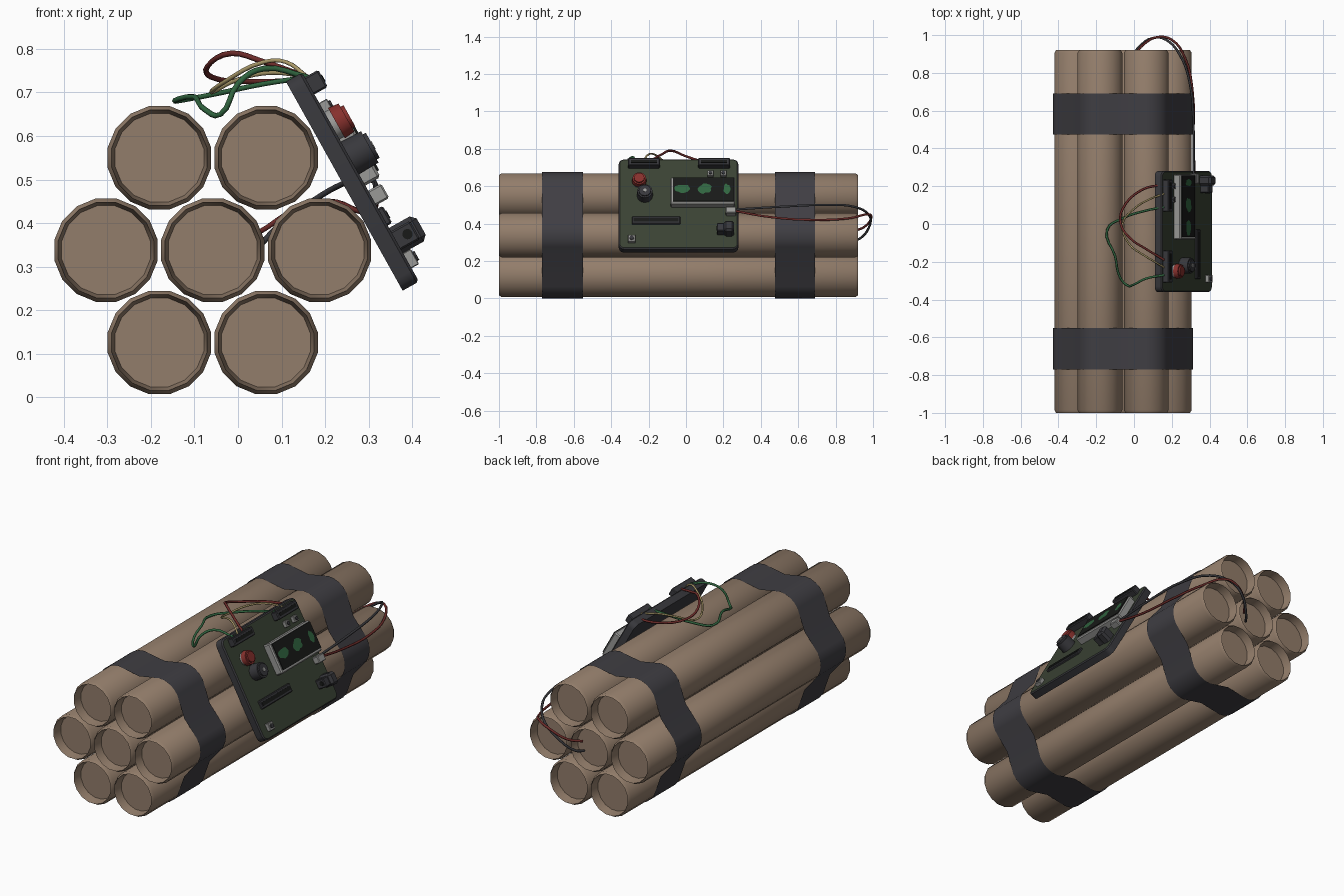
import bpy, bmesh, math, random
from mathutils import Matrix, Vector

cube = bpy.data.objects.get("Cube")
if cube:
    bpy.data.objects.remove(cube, do_unlink=True)


def material(name, r, g, b):
    m = bpy.data.materials.new(name)
    m.use_nodes = True
    m.diffuse_color = (r, g, b, 1)
    m.node_tree.nodes["Principled BSDF"].inputs["Base Color"].default_value = (r, g, b, 1)
    return m


TAN = material("tan card", .29, .205, .145)
TAPE = material("charcoal tape", .05, .048, .056)
BOARD = material("board green", .042, .055, .034)
DARK = material("dark grey plastic", .04, .04, .046)
BLACK = material("black", .009, .01, .009)
LIGHT = material("light grey", .32, .32, .31)
RED = material("button red", .24, .03, .026)
WIRE_RED = material("wire red", .15, .024, .022)
GREEN = material("wire green", .03, .13, .05)
YELLOW = material("wire yellow", .4, .32, .14)


def finish(bm, name, mats, matrix=None, smooth=40):
    bmesh.ops.recalc_face_normals(bm, faces=bm.faces)
    me = bpy.data.meshes.new(name)
    bm.to_mesh(me)
    bm.free()
    for m in mats:
        me.materials.append(m)
    ob = bpy.data.objects.new(name, me)
    bpy.context.collection.objects.link(ob)
    if matrix:
        ob.matrix_world = matrix
    if smooth:
        bpy.ops.object.select_all(action='DESELECT')
        ob.select_set(True)
        bpy.context.view_layer.objects.active = ob
        bpy.ops.object.shade_smooth_by_angle(angle=math.radians(smooth))
    return ob


# Bundle of seven tubes with chamfered rims and recessed ends
CX, CZ, PITCH, R = -.058, .338, .245, .121


def tube(name, x, z, sides=16):
    bm = bmesh.new()
    half = [(-.95, .06), (-.95, .104), (-1, .112), (-.985, R)]
    profile = half + [(-.08 - y, r) for y, r in reversed(half)]
    rings = []
    for y, r in profile:
        rings.append([bm.verts.new((x + r * math.cos(a), y, z + r * math.sin(a)))
                      for a in (math.tau * (i + .5) / sides for i in range(sides))])
    for p, q in zip(rings, rings[1:]):
        for i in range(sides):
            j = (i + 1) % sides
            bm.faces.new((p[i], p[j], q[j], q[i]))
    bm.faces.new(rings[0])
    bm.faces.new(rings[-1])
    finish(bm, name, [TAN], smooth=75)


tube("tube_centre", CX, CZ)
for k in range(6):
    a = math.radians(60 * k)
    tube(f"tube_{k + 1}", CX + PITCH * math.cos(a), CZ + PITCH * math.sin(a))


# Tape bands: thin sheets round the bundle, sagging between tubes
def band(name, y0, y1):
    pts = []
    for k in range(6):
        a = math.radians(60 * k)
        centre = Vector((CX + PITCH * math.cos(a), CZ + PITCH * math.sin(a)))
        for d in (-30, -15, 0, 15, 30):
            b = a + math.radians(d)
            pts.append(centre + .125 * Vector((math.cos(b), math.sin(b))))
        b = a + math.radians(30)
        pts.append(Vector((CX, CZ)) + .315 * Vector((math.cos(b), math.sin(b))))
    bm = bmesh.new()
    front, back = [[bm.verts.new((p.x, y, p.y)) for p in pts] for y in (y0, y1)]
    for i in range(len(pts)):
        j = (i + 1) % len(pts)
        bm.faces.new((front[i], front[j], back[j], back[i]))
    finish(bm, name, [TAPE], smooth=60)


band("tape_front", -.77, -.55)
band("tape_back", .475, .69)

# Board frame: local x runs along the bundle, y up the slope, z out of the face
U = Vector((.4875, 0, -.873))
N = Vector((.873, 0, .4875))
FACE = Matrix.Translation((.1475, 0, .746)) @ Matrix(
    ((0, -U.x, N.x), (1, 0, 0), (0, -U.z, N.z))).to_4x4()


def box(name, y, s, size, mat, base=0, bevel=.004):
    """Box centred at y and slope distance s, standing on the board."""
    bm = bmesh.new()
    bmesh.ops.create_cube(bm, size=1)
    bmesh.ops.scale(bm, vec=size, verts=bm.verts)
    bmesh.ops.translate(bm, vec=(y, -s, base + size[2] / 2), verts=bm.verts)
    if bevel:
        top = [e for e in bm.edges if max(v.co.z for v in e.verts) > base + size[2] * .6]
        bmesh.ops.bevel(bm, geom=top, offset=bevel, segments=1, affect='EDGES')
    return finish(bm, name, [mat], FACE, 0)


def knob(name, y, s, r0, r1, h, mat, base=0, sides=12, bevel=0):
    bm = bmesh.new()
    bmesh.ops.create_cone(bm, cap_ends=True, segments=sides, radius1=r0, radius2=r1, depth=h)
    bmesh.ops.translate(bm, vec=(y, -s, base + h / 2), verts=bm.verts)
    if bevel:
        top = [e for e in bm.edges if min(v.co.z for v in e.verts) > base + h * .9]
        bmesh.ops.bevel(bm, geom=top, offset=bevel, segments=2, affect='EDGES')
    return finish(bm, name, [mat], FACE)


# Circuit board with rounded corners, green on the outer face only
bm = bmesh.new()
outline = []
for k, (y, s) in enumerate([(.25, -.03), (-.33, -.03), (-.33, -.52), (.25, -.52)]):
    for d in (0, 30, 60, 90):
        a = math.radians(90 * k + d)
        outline.append(bm.verts.new((y + .03 * math.cos(a), s + .03 * math.sin(a), 0)))
top = bm.faces.new(outline)
low = bmesh.ops.extrude_face_region(bm, geom=[top], use_keep_orig=True)
bmesh.ops.translate(bm, vec=(0, 0, -.043),
                    verts=[v for v in low["geom"] if isinstance(v, bmesh.types.BMVert)])
bmesh.ops.recalc_face_normals(bm, faces=bm.faces)
bmesh.ops.bevel(bm, geom=[e for e in bm.edges if all(v.co.z > -.001 for v in e.verts)],
                offset=.006, segments=1, affect='EDGES')
bm.normal_update()
for f in bm.faces:
    f.material_index = 1 if f.normal.z > .95 else 0
finish(bm, "circuit_board", [DARK, BOARD], FACE, 35)

# Wire sockets along the upper edge
for name, y in (("socket_front", -.225), ("socket_back", .15)):
    box(name, y, .035, (.17, .045, .035), DARK)
    box(name + "_slot", y, .035, (.14, .018, .002), BLACK, .035, 0)

# Red push button and dark buzzer
knob("red_button_base", -.25, .14, .036, .036, .014, LIGHT)
knob("red_button", -.25, .14, .04, .036, .034, RED, .012, bevel=.008)
knob("buzzer", -.22, .225, .043, .041, .06, DARK, bevel=.008)
knob("buzzer_hole", -.22, .225, .01, .01, .002, LIGHT, .06, 8)

# Display with a dark screen and glowing marks
box("display_case", .09, .215, (.345, .165, .04), LIGHT, bevel=.006)
box("display_screen", .093, .211, (.325, .142, .006), BLACK, .039, 0)
random.seed(4)
for i, (y, half_width) in enumerate([(-.015, .044), (.1, .038), (.22, .02)]):
    bm = bmesh.new()
    ring = []
    for k in range(14):
        a, w = math.tau * k / 14, random.uniform(.75, 1.15)
        ring.append(bm.verts.new((y + half_width * w * math.cos(a),
                                  -.208 + .03 * w * math.sin(a), .0465)))
    bm.faces.new(ring)
    finish(bm, f"display_mark_{i + 1}", [GREEN], FACE, 0)

# Small square switches
for i, (y, s) in enumerate([(.13, .096), (.2, .096), (-.29, .495)]):
    w = .032 if i < 2 else .04
    box(f"switch_{i + 1}", y, s, (w, w, .02), LIGHT, bevel=.002)
    knob(f"switch_cap_{i + 1}", y, s, w * .3, w * .3, .005, DARK, .02, 8)

# Long chip, lead connector and power jack
box("long_chip", -.16, .38, (.26, .045, .012), DARK)
box("long_chip_slot", -.16, .38, (.24, .02, .002), BLACK, .012, 0)
box("lead_connector", .24, .33, (.055, .038, .034), LIGHT)
box("power_jack_body", .185, .442, (.04, .048, .05), DARK)
box("power_jack_collar", .23, .442, (.055, .066, .066), DARK, bevel=.012)
bm = bmesh.new()
bmesh.ops.create_cone(bm, cap_ends=True, segments=12, radius1=.012, radius2=.012, depth=.004)
jack = FACE @ Matrix.Translation((.164, -.442, .03)) @ Matrix.Rotation(math.pi / 2, 4, 'Y')
finish(bm, "power_jack_hole", [BLACK], jack)


# Wires
def wire(name, mat, points, r=.0065):
    cu = bpy.data.curves.new(name, 'CURVE')
    cu.dimensions = '3D'
    cu.bevel_depth, cu.bevel_resolution, cu.resolution_u = r, 1, 4
    cu.use_fill_caps = True
    sp = cu.splines.new('BEZIER')
    sp.bezier_points.add(len(points) - 1)
    for bp, p in zip(sp.bezier_points, points):
        bp.co = p
        bp.handle_left_type = bp.handle_right_type = 'AUTO'
    cu.materials.append(mat)
    bpy.context.collection.objects.link(bpy.data.objects.new(name, cu))


wire("red_loop", WIRE_RED, [(.16, .21, .73), (.04, .18, .725), (-.06, .08, .735), (-.07, 0, .76),
                            (-.015, -.08, .79), (.06, -.13, .77), (.16, -.19, .735)])
wire("yellow_loop", YELLOW, [(.16, .16, .735), (.08, .13, .745), (0, .08, .73), (-.06, 0, .7),
                             (-.03, -.1, .725), (.06, -.17, .77), (.11, -.2, .77), (.16, -.23, .735)], .005)
wire("green_loop", GREEN, [(.16, .09, .735), (.06, .07, .72), (-.06, .03, .695), (-.142, -.03, .68),
                           (-.1, -.17, .69), (-.075, -.28, .66), (-.04, -.322, .65),
                           (0, -.32, .72), (.06, -.29, .755), (.16, -.27, .735)])
wire("black_lead", DARK, [(.315, .25, .475), (.315, .5, .49), (.295, .75, .5), (.24, .9, .49),
                          (.17, .975, .45), (.1, .985, .4), (.02, .93, .32), (-.01, .89, .31)])
wire("red_lead", WIRE_RED, [(.32, .25, .47), (.315, .45, .435), (.31, .7, .42), (.27, .88, .43),
                            (.2, .975, .45), (.13, .99, .43), (.05, .95, .38), (0, .89, .36)])
